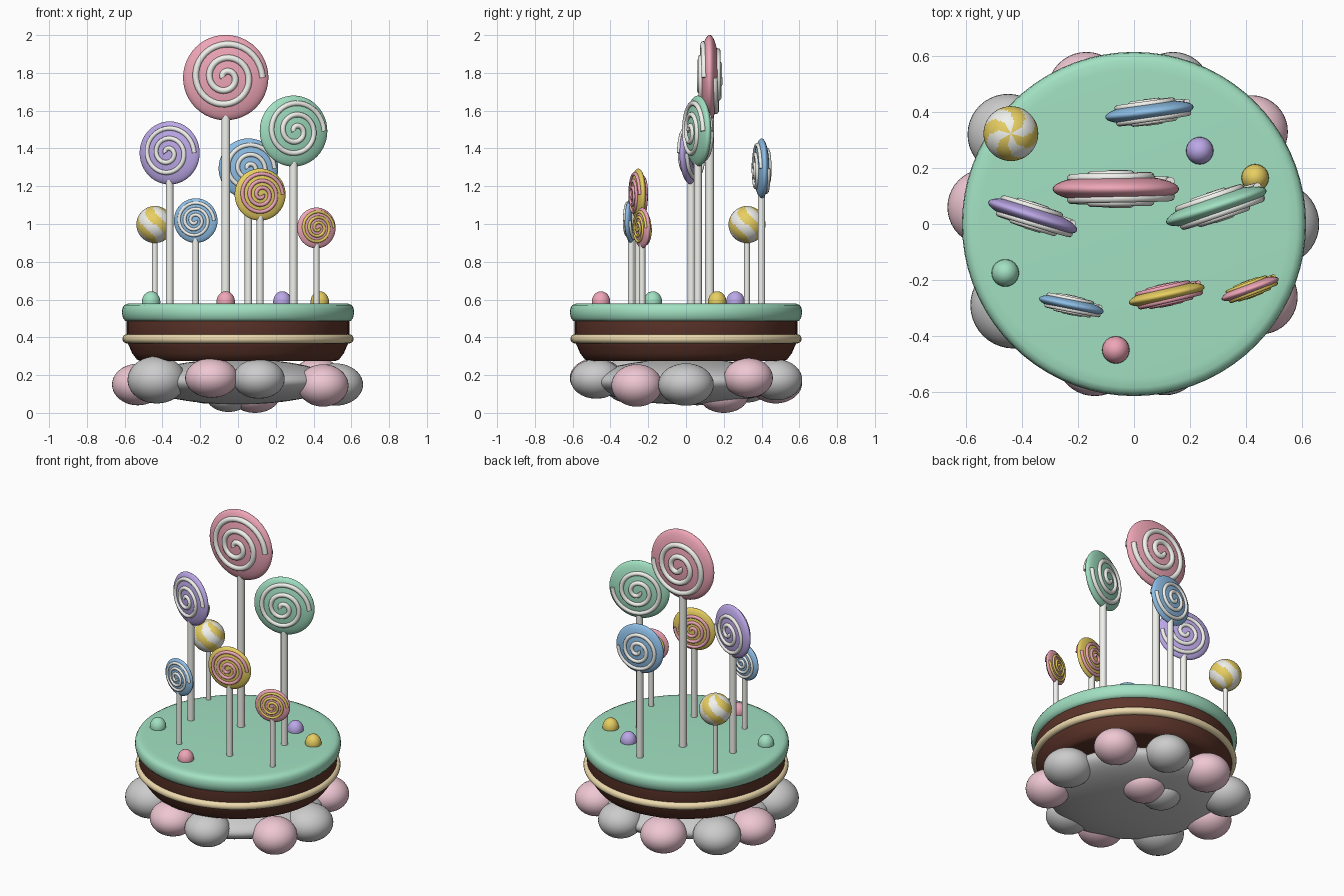
import bpy, bmesh, math
from mathutils import Matrix, Vector

if "Cube" in bpy.data.objects:
    bpy.data.objects.remove(bpy.data.objects["Cube"])

COLORS = {
    "pink": (0.86, 0.38, 0.47), "mint": (0.36, 0.75, 0.54), "lilac": (0.50, 0.39, 0.80),
    "blue": (0.27, 0.52, 0.80), "yellow": (0.80, 0.62, 0.12), "chocolate": (0.11, 0.035, 0.023),
    "cream": (0.85, 0.70, 0.42), "pale_pink": (0.86, 0.57, 0.65), "white": (0.88, 0.88, 0.84),
}
MATS = {}
for key, rgb in COLORS.items():
    MATS[key] = bpy.data.materials.new(key)
    MATS[key].diffuse_color = (*rgb, 1)


def finish(bm, name, color=None, angle=40):
    bmesh.ops.recalc_face_normals(bm, faces=bm.faces)
    mesh = bpy.data.meshes.new(name)
    bm.to_mesh(mesh)
    bm.free()
    obj = bpy.data.objects.new(name, mesh)
    bpy.context.collection.objects.link(obj)
    if color:
        mesh.materials.append(MATS[color])
    bpy.ops.object.select_all(action='DESELECT')
    obj.select_set(True)
    bpy.context.view_layer.objects.active = obj
    bpy.ops.object.shade_smooth_by_angle(angle=math.radians(angle))
    return obj


def ellipsoid(name, loc, radii, color=None, yaw=0, pole_y=False, seg=40):
    bm = bmesh.new()
    bmesh.ops.create_uvsphere(bm, u_segments=seg, v_segments=seg // 2, radius=1)
    if pole_y:
        bm.transform(Matrix.Rotation(math.pi / 2, 4, 'X'))
    bm.transform(Matrix.Translation(loc) @ Matrix.Rotation(yaw, 4, 'Z')
                 @ Matrix.Diagonal((*radii, 1)))
    return finish(bm, name, color)


def lathe(name, profile, color, seg=72):
    bm = bmesh.new()
    verts = [bm.verts.new((r, 0, z)) for r, z in profile]
    edges = [bm.edges.new(p) for p in zip(verts, verts[1:])]
    bmesh.ops.spin(bm, geom=verts + edges, cent=(0, 0, 0), axis=(0, 0, 1),
                   angle=math.tau, steps=seg, use_merge=True)
    bmesh.ops.remove_doubles(bm, verts=bm.verts, dist=1e-5)
    return finish(bm, name, color)


def stick(name, x, y, top, radius):
    bm = bmesh.new()
    bottom = 0.5
    bmesh.ops.create_cone(bm, cap_ends=True, segments=20, radius1=radius, radius2=radius,
                          depth=top - bottom,
                          matrix=Matrix.Translation((x, y, (top + bottom) / 2)))
    return finish(bm, name, "white")


def spiral(name, R, thick, tube, turns, color, matrix):
    # raised tube that winds over one face of the candy
    steps, sides = int(turns * 36), 10
    pts = []
    for i in range(steps + 1):
        t = i / steps
        r = R * (0.86 - 0.80 * t)
        a = turns * math.tau * t
        y = -thick * math.sqrt(1 - (r / R) ** 2)
        pts.append(Vector((r * math.cos(a), y, r * math.sin(a))))
    bm = bmesh.new()
    rings = []
    for i, p in enumerate(pts):
        tan = (pts[min(i + 1, steps)] - pts[max(i - 1, 0)]).normalized()
        side = tan.cross(Vector((0, 1, 0))).normalized()
        up = side.cross(tan)
        rings.append([bm.verts.new(p + tube * (side * math.cos(k * math.tau / sides)
                                               + up * math.sin(k * math.tau / sides)))
                      for k in range(sides)])
    for a, b in zip(rings, rings[1:]):
        for k in range(sides):
            bm.faces.new((a[k], a[(k + 1) % sides], b[(k + 1) % sides], b[k]))
    bm.faces.new(rings[0])
    bm.faces.new(rings[-1])
    bm.transform(matrix)
    return finish(bm, name, color)


def lollipop(name, x, y, z, R, yaw, color, swirl, turns):
    yaw = math.radians(yaw)
    thick = 0.23 * R
    ellipsoid(name + "_candy", (x, y, z), (R, thick, R), color, yaw, pole_y=True, seg=48)
    stick(name + "_stick", x, y, z - 0.8 * R, 0.01 + 0.06 * R)
    place = Matrix.Translation((x, y, z)) @ Matrix.Rotation(yaw, 4, 'Z')
    for face, flip in (("front", 0), ("back", math.pi)):
        spiral(f"{name}_{face}_swirl", R, thick, 0.075 * R, turns, swirl,
               place @ Matrix.Rotation(flip, 4, 'X'))


# cloud base: core, ring of puffs, and two puffs underneath
ellipsoid("cloud_core", (0, 0, 0.165), (0.51, 0.51, 0.12), seg=56)
puffs = [  # x, y, z, horizontal radius, vertical radius
    (0.515, 0.0, 0.15, 0.147, 0.112), (0.42, 0.33, 0.185, 0.13, 0.105),
    (0.14, 0.48, 0.175, 0.135, 0.108), (-0.17, 0.475, 0.16, 0.14, 0.11),
    (-0.45, 0.32, 0.17, 0.145, 0.115), (-0.53, 0.06, 0.15, 0.137, 0.11),
    (-0.43, -0.29, 0.175, 0.155, 0.125), (-0.14, -0.475, 0.185, 0.14, 0.105),
    (0.11, -0.475, 0.18, 0.137, 0.105), (0.45, -0.26, 0.145, 0.135, 0.112),
]
for i, (x, y, z, r, h) in enumerate(puffs):
    ellipsoid(f"cloud_puff_{i + 1}", (x, y, z), (r, r, h), "pale_pink" if i % 2 else None)
ellipsoid("under_puff_pink", (0.09, 0.2, 0.09), (0.13, 0.13, 0.09), "pale_pink")
ellipsoid("under_puff_grey", (-0.05, 0.19, 0.09), (0.12, 0.12, 0.085))

# layered cake
lathe("chocolate_cake", [(0, 0.275), (0.515, 0.275), (0.535, 0.282), (0.56, 0.315),
                         (0.575, 0.35), (0.59, 0.38), (0.59, 0.5), (0, 0.5)], "chocolate")
ring = [(0.588 + 0.024 * math.cos(a * math.tau / 14), 0.392 + 0.024 * math.sin(a * math.tau / 14))
        for a in range(15)]
lathe("cream_ring", ring, "cream")
lathe("mint_icing", [(0, 0.482), (0.575, 0.482), (0.597, 0.487), (0.609, 0.502), (0.615, 0.53),
                     (0.612, 0.554), (0.603, 0.57), (0.585, 0.578), (0.55, 0.58), (0, 0.58)],
      "mint")

# gumdrops on the icing
for color, x, y in (("pink", -0.065, -0.45), ("mint", -0.46, -0.175),
                    ("lilac", 0.235, 0.262), ("yellow", 0.433, 0.165)):
    ellipsoid(f"{color}_gumdrop", (x, y, 0.587), (0.049, 0.049, 0.057), color, seg=24)

# swirl lollipops
lollipop("tall_pink", -0.065, 0.125, 1.775, 0.226, 0, "pink", "white", 2.5)
lollipop("mint", 0.294, 0.063, 1.492, 0.188, 18, "mint", "white", 2.5)
lollipop("lilac", -0.362, 0.028, 1.376, 0.167, -18, "lilac", "white", 2.5)
lollipop("back_blue", 0.055, 0.40, 1.294, 0.159, 7, "blue", "white", 2.5)
lollipop("yellow", 0.117, -0.253, 1.156, 0.138, 12, "yellow", "pink", 3)
lollipop("front_blue", -0.224, -0.29, 1.018, 0.118, -12, "blue", "white", 3)
lollipop("small_pink", 0.415, -0.232, 0.979, 0.108, 20, "pink", "yellow", 3)

# round striped lollipop
cx, cy, cz, R = -0.44, 0.323, 0.997, 0.098
stick("ball_stick", cx, cy, cz - 0.8 * R, 0.015)
ball = ellipsoid("striped_ball_candy", (cx, cy, cz), (R, R, R), "yellow", seg=48)
ball.data.materials.append(MATS["white"])
for face in ball.data.polygons:
    c = face.center - Vector((cx, cy, cz))
    turn = math.atan2(c.y, c.x) + 1.1 * c.z / R
    face.material_index = int(math.floor(turn / (math.pi / 4))) % 2

for m in bpy.data.materials:
    if m.users and not m.is_grease_pencil:
        m.use_nodes = True
        m.node_tree.nodes["Principled BSDF"].inputs["Base Color"].default_value = m.diffuse_color
